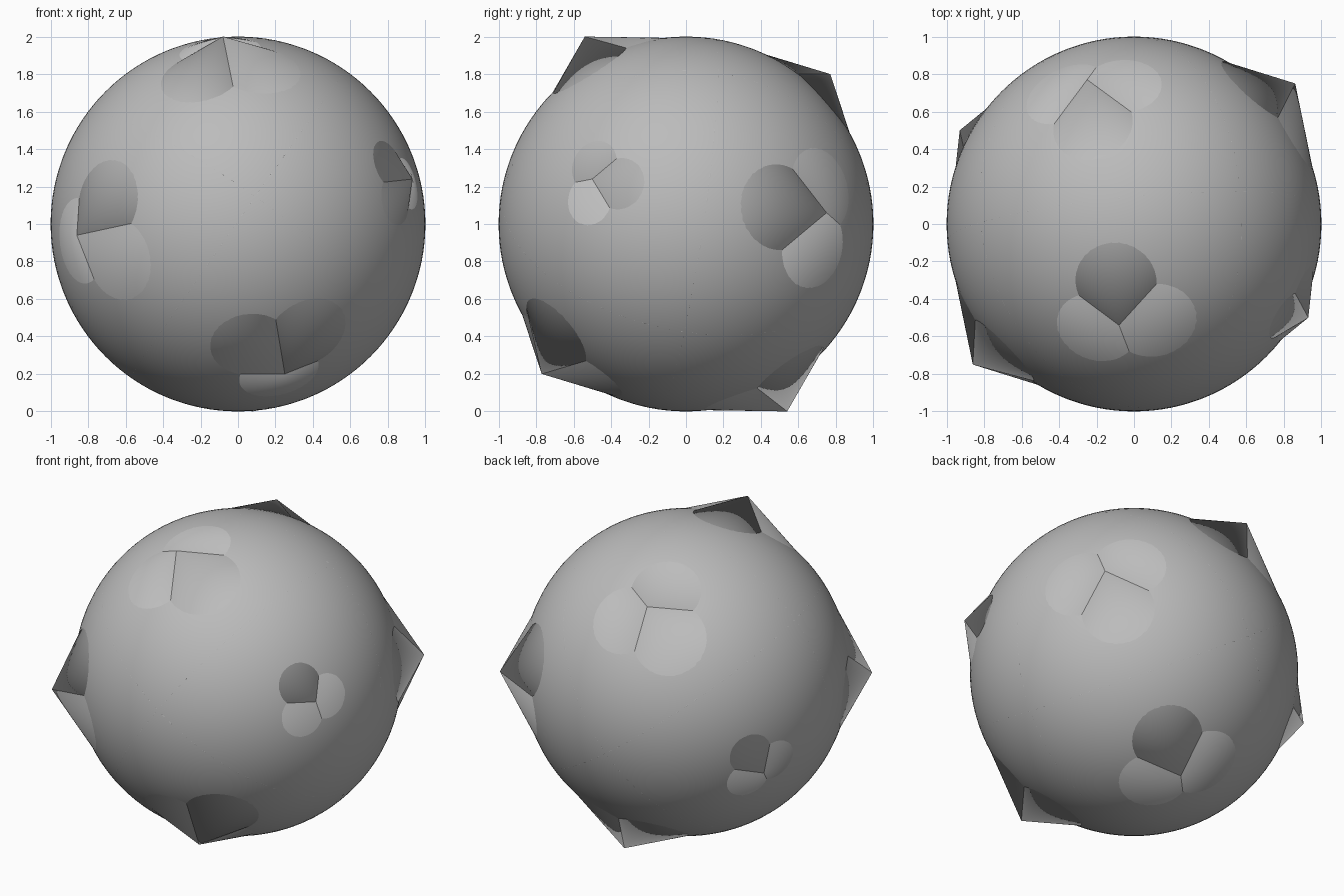
import bpy
import bmesh
from math import radians
from mathutils import Matrix, Vector

cube = bpy.data.objects.get("Cube")
if cube:
    bpy.data.objects.remove(cube, do_unlink=True)

CENTRE = Vector((0, 0, 1))

# One plain grey for everything
grey = bpy.data.materials.new("plain_grey")
grey.use_nodes = True
colour = (0.5, 0.5, 0.5, 1)
grey.diffuse_color = colour
grey.node_tree.nodes["Principled BSDF"].inputs["Base Color"].default_value = colour


def finish(bm, name, angle):
    bmesh.ops.recalc_face_normals(bm, faces=bm.faces)
    mesh = bpy.data.meshes.new(name)
    bm.to_mesh(mesh)
    bm.free()
    mesh.materials.append(grey)
    obj = bpy.data.objects.new(name, mesh)
    obj.location = CENTRE
    bpy.context.collection.objects.link(obj)
    bpy.ops.object.select_all(action="DESELECT")
    obj.select_set(True)
    bpy.context.view_layer.objects.active = obj
    bpy.ops.object.shade_smooth_by_angle(angle=radians(angle))
    return obj


# Three mutually square axes of the tilted frame
axis_a = Vector((0.092, -0.985, 0.146)).normalized()
axis_c = Vector((0.816, 0.008, -0.577))
axis_b = axis_c.cross(axis_a).normalized()
axis_c = axis_a.cross(axis_b).normalized()

# Ball
bm = bmesh.new()
bmesh.ops.create_uvsphere(bm, u_segments=128, v_segments=64, radius=1)
finish(bm, "ball", 30)

# Corner tips, each with its opposite
tips = {
    "top": Vector((-0.08, -0.54, 1.0)),
    "right": Vector((-0.86, -0.75, -0.06)),
    "left": Vector((0.93, -0.50, 0.24)),
    "bottom": Vector((0.25, -0.77, -0.80)),
}


def add_cone(bm, tip, axis):
    """Slanted cone from a tip down to the great circle square to the axis."""
    turn = axis.to_track_quat("Z", "Y").to_matrix().to_4x4()
    ring = bmesh.ops.create_circle(bm, cap_ends=True, radius=1, segments=96, matrix=turn)
    edges = {e for v in ring["verts"] for e in v.link_edges}
    apex = bm.verts.new(tip)
    for e in edges:
        bm.faces.new((e.verts[0], e.verts[1], apex))


# Three cones meet at every tip
for name, point in tips.items():
    for side, sign in (("front", 1), ("back", -1)):
        bm = bmesh.new()
        for axis in (axis_a, axis_b, axis_c):
            add_cone(bm, point * sign, axis)
        finish(bm, f"{name}_{side}_spike", 20)
